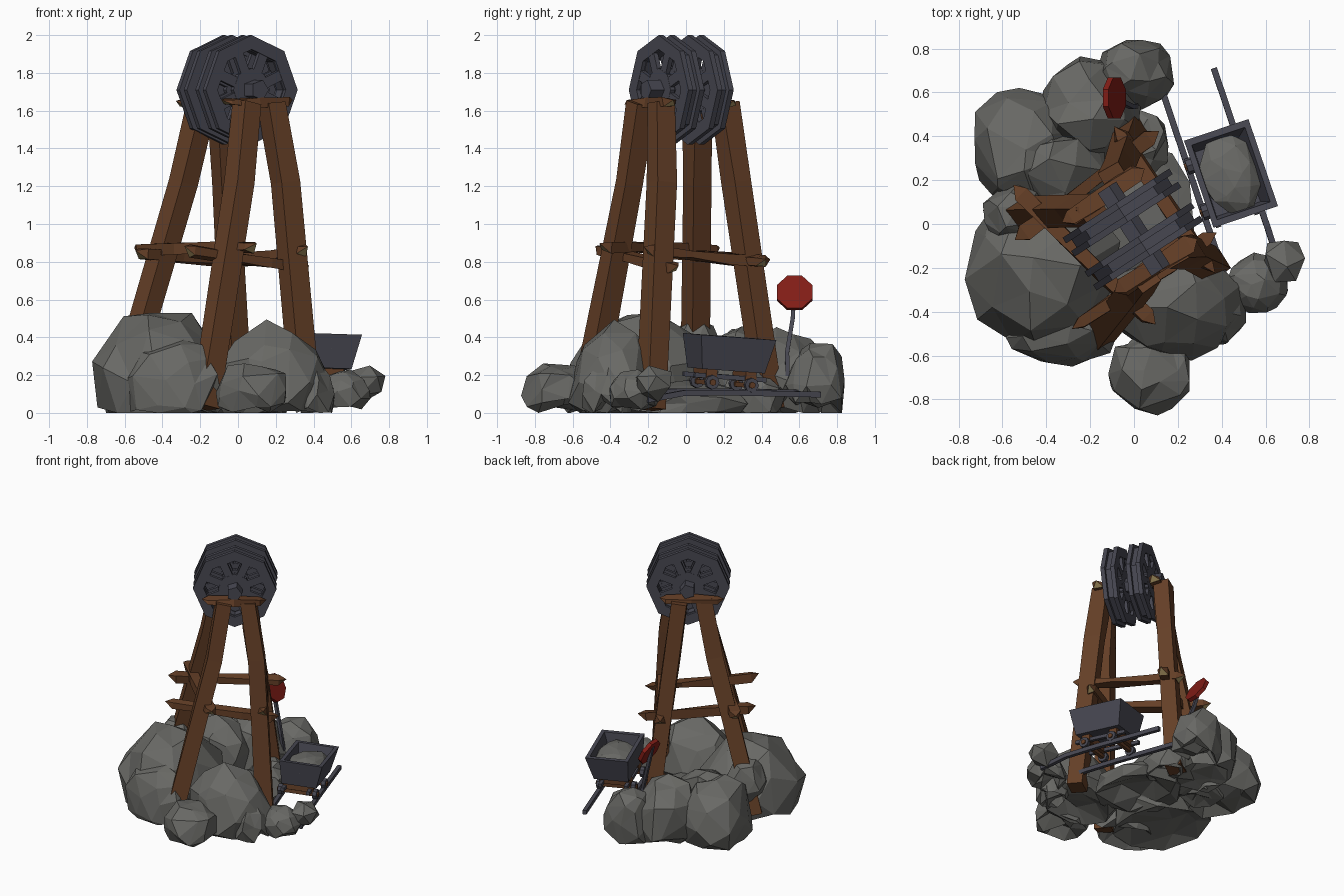
import bpy, bmesh, random
from math import sin, cos, pi, radians
from mathutils import Vector, Matrix

if "Cube" in bpy.data.objects:
    bpy.data.objects.remove(bpy.data.objects["Cube"])

random.seed(11)


def material(name, col):
    m = bpy.data.materials.new(name)
    m.diffuse_color = (*col, 1)
    m.use_nodes = True
    m.node_tree.nodes["Principled BSDF"].inputs["Base Color"].default_value = m.diffuse_color
    return m


STONE = material("stone", (0.14, 0.14, 0.13))
IRON = material("iron", (0.065, 0.065, 0.085))
WOOD = material("wood", (0.13, 0.05, 0.02))
CUT = material("cut_wood", (0.42, 0.31, 0.13))
RED = material("red_paint", (0.22, 0.012, 0.008))


def finish(name, bm, mats, matrix=Matrix()):
    bmesh.ops.recalc_face_normals(bm, faces=bm.faces)
    me = bpy.data.meshes.new(name)
    bm.to_mesh(me)
    bm.free()
    for m in mats:
        me.materials.append(m)
    ob = bpy.data.objects.new(name, me)
    ob.matrix_world = matrix
    bpy.context.collection.objects.link(ob)
    return ob


def bridge(bm, rings, closed=False):
    """Quads between successive rings of points; ends open unless closed."""
    vs = [[bm.verts.new(p) for p in r] for r in rings]
    n = len(vs[0])
    for a, b in zip(vs, vs[1:] + (vs[:1] if closed else [])):
        for i in range(n):
            bm.faces.new((a[i], a[(i + 1) % n], b[(i + 1) % n], b[i]))
    return vs


def beam(name, pts, w, h, side=(0, 0, 1), mats=(WOOD, CUT), rough=0.0, point=0.0, matrix=Matrix()):
    """Square bar along a path, optionally uneven and with split, pointed ends."""
    bm = bmesh.new()
    pts = [Vector(p) for p in pts]
    d = (pts[-1] - pts[0]).normalized()
    a = d.cross(Vector(side)).normalized()
    b = a.cross(d)
    jit = lambda: random.uniform(-rough, rough)
    rings = [[p + a * (s * w / 2 + jit()) + b * (t * h / 2 + jit())
              for s, t in ((-1, -1), (1, -1), (1, 1), (-1, 1))] for p in pts]
    vs = bridge(bm, rings)
    for ring, p, sgn in ((vs[0], pts[0], -1), (vs[-1], pts[-1], 1)):
        if point:
            tip = bm.verts.new(p + d * sgn * point + b * h * 0.3)
            for i in range(4):
                f = bm.faces.new((ring[i], ring[(i + 1) % 4], tip))
                f.material_index = 1 if i == 0 else 0
        else:
            bm.faces.new(ring)
    return finish(name, bm, mats, matrix)


def ring(name, r0, r1, z0, z1, n, mat, matrix, phase=0.0):
    """Flat polygonal ring (or disc when r0 is 0)."""
    bm = bmesh.new()
    loop = lambda r, z: [(r * cos(2 * pi * i / n + phase), r * sin(2 * pi * i / n + phase), z) for i in range(n)]
    if r0:
        bridge(bm, [loop(r0, z0), loop(r1, z0), loop(r1, z1), loop(r0, z1)], True)
    else:
        vs = bridge(bm, [loop(r1, z0), loop(r1, z1)])
        bm.faces.new(vs[0])
        bm.faces.new(vs[1])
    return finish(name, bm, [mat], matrix)


def rock(name, c, r, sub=2, rough=0.15, mat=STONE, matrix=Matrix()):
    """Craggy boulder standing on the ground, with an uneven hollowed underside."""
    bm = bmesh.new()
    bmesh.ops.create_icosphere(bm, subdivisions=sub, radius=1)
    rot = Matrix.Rotation(random.uniform(0, 6), 3, Vector((random.random(), random.random(), 1)))
    for v in bm.verts:
        j = Vector([random.uniform(-0.2, 0.2) for _ in range(3)])
        p = (rot @ v.co + j).normalized() * (1.03 + random.uniform(-rough, rough * 0.4))
        z = c[2] + p.z * r[2]
        if z < 0:
            z = random.uniform(0.02, 0.11) if Vector((p.x, p.y)).length < 0.7 else 0
        v.co = (c[0] + p.x * r[0], c[1] + p.y * r[1], z)
    bmesh.ops.remove_doubles(bm, verts=bm.verts, dist=0.004)
    return finish(name, bm, [mat], matrix)


# Winding wheels: two twin-flanged octagonal sheaves on a slanted axle
a = radians(33)
U, N = Vector((cos(a), sin(a), 0)), Vector((sin(a), -cos(a), 0))
frame = Matrix((U, (0, 0, 1), N)).transposed().to_4x4()
hub_m = Matrix.Translation((-0.005, -0.025, 1.71)) @ frame
for off, tag in ((0.092, "front"), (-0.092, "back")):
    for s in (-1, 1):
        z = off + s * 0.036
        ring(tag + "_wheel_flange", 0.215, 0.29, z - 0.015, z + 0.015, 8, IRON, hub_m)
        ring(tag + "_wheel_hub_plate", 0, 0.115, z - 0.014, z + 0.014, 8, IRON, hub_m)
        for i in range(8):
            t = 2 * pi * (i + 0.5) / 8
            beam(tag + "_wheel_spoke", [(r * cos(t), r * sin(t), z) for r in (0.09, 0.225)],
                 0.055, 0.026, mats=[IRON], matrix=hub_m)
    ring(tag + "_wheel_groove", 0.21, 0.26, off - 0.03, off + 0.03, 8, IRON, hub_m)
ring("wheel_axle", 0, 0.055, -0.225, 0.225, 5, IRON, hub_m)

# Tower legs, slightly bowed
legs = {"front_left": [(0.05, -0.24, 1.64), (0.01, -0.30, 1.22), (-0.18, -0.53, 0.03)],
        "front_right": [(0.18, -0.13, 1.64), (0.25, -0.13, 1.22), (0.365, -0.19, 0.02)],
        "back_left": [(-0.19, 0.06, 1.64), (-0.29, 0.06, 1.22), (-0.61, 0.05, 0.1)],
        "back_right": [(-0.09, 0.21, 1.64), (-0.07, 0.27, 1.22), (0.0, 0.45, 0.02)]}
for k, pts in legs.items():
    beam(k + "_leg", pts, 0.115, 0.11, side=U, rough=0.008)

# Bearing beams under the axle
for k, c in (("front", (0.1, -0.19, 1.645)), ("back", (-0.14, 0.13, 1.64))):
    c = Vector(c)
    beam(k + "_bearing_beam", [c - U * 0.18, c, c + U * 0.18], 0.075, 0.04, rough=0.01, point=0.045)

# Split cross braces halfway up
for k, p, q in (("front", (-0.24, -0.45, 0.86), (0.33, -0.07, 0.77)),
                ("back", (-0.50, -0.04, 0.84), (0.07, 0.39, 0.80)),
                ("left", (-0.51, 0.14, 0.86), (0.06, -0.42, 0.88)),
                ("right", (0.34, -0.18, 0.86), (-0.06, 0.40, 0.80))):
    p, q = Vector(p), Vector(q)
    beam(k + "_brace", [p, p.lerp(q, 0.35), p.lerp(q, 0.7), q], 0.065, 0.055, rough=0.012, point=0.055)

# Boulder pile: centre and radii
for c, r in (((-0.42, -0.20, 0.15), (0.36, 0.38, 0.42)),
             ((-0.50, 0.34, 0.12), (0.25, 0.30, 0.35)),
             ((-0.20, 0.52, 0.14), (0.23, 0.25, 0.34)),
             ((0.0, 0.69, 0.13), (0.18, 0.17, 0.25)),
             ((-0.35, 0.25, 0.18), (0.22, 0.19, 0.30)),
             ((-0.54, 0.04, 0.33), (0.15, 0.14, 0.17)),
             ((0.19, -0.38, 0.13), (0.31, 0.24, 0.34)),
             ((0.08, -0.67, 0.10), (0.20, 0.19, 0.18)),
             ((0.40, -0.40, 0.08), (0.12, 0.15, 0.18)),
             ((-0.32, -0.49, 0.10), (0.26, 0.17, 0.28)),
             ((0.0, 0.05, 0.05), (0.30, 0.32, 0.12)),
             ((0.03, 0.36, 0.08), (0.14, 0.17, 0.14))):
    rock("boulder", c, r)
rock("small_boulder", (0.56, -0.27, 0.10), (0.14, 0.14, 0.13), rough=0.1)
rock("small_boulder", (0.675, -0.17, 0.16), (0.11, 0.11, 0.10), sub=1, rough=0.08)

# Mine cart frame of reference: Y runs along the rails, dipping slightly
Y = Vector((-0.32, 0.947, -0.07)).normalized()
X = Vector((0.947, 0.32, -0.03)).normalized()
Z = X.cross(Y)
cart = Matrix.Translation((0.44, 0.20, 0)) @ Matrix((X, Y, Z)).transposed().to_4x4()


def rect(w, l, z, x=0.0):
    return [(x - w, -l, z), (x + w, -l, z), (x + w, l, z), (x - w, l, z)]


bm = bmesh.new()
vs = bridge(bm, [rect(0.125, 0.175, 0.225, -0.015), rect(0.155, 0.21, 0.405),
                 rect(0.128, 0.18, 0.405), rect(0.105, 0.155, 0.26, -0.015)])
bm.faces.new(vs[0])
bm.faces.new(vs[-1])
finish("cart_bin", bm, [IRON], cart)
rock("cart_ore", (0, 0, 0.335), (0.135, 0.19, 0.07), rough=0.1, matrix=cart)

# Cart underframe, axles and wheels
for y in (-0.11, 0.11):
    beam("cart_bolster", [(-0.14, y, 0.2), (0.08, y, 0.2)], 0.06, 0.05, matrix=cart)
    beam("cart_axle", [(-0.18, y, 0.155), (0.11, y, 0.155)], 0.025, 0.025, mats=[WOOD], matrix=cart)
    for x in (-0.16, 0.09):
        wm = cart @ Matrix.Translation((x, y, 0.158)) @ Matrix.Rotation(pi / 2, 4, 'Y')
        ring("cart_wheel", 0, 0.038, -0.015, 0.015, 8, IRON, wm)
        ring("cart_wheel_cap", 0, 0.018, -0.024, 0.024, 6, WOOD, wm)
for x in (-0.125, 0.06):
    beam("cart_side_rail", [(x, -0.2, 0.19), (x, 0.2, 0.19)], 0.025, 0.025, mats=[IRON], matrix=cart)

# Rails
for x, y0, y1 in ((-0.168, -0.5, 0.46), (0.088, -0.46, 0.50)):
    beam("rail", [(x, y0, 0.04), (x, -0.26, 0.09), (x, 0.0, 0.11), (x, y1, 0.135)],
         0.028, 0.03, mats=[IRON], matrix=cart)

# Leaning stop sign on a bent post
beam("sign_post", [(0.02, 0.54, 0.12), (-0.01, 0.535, 0.32), (-0.07, 0.565, 0.5), (-0.118, 0.575, 0.68)],
     0.022, 0.022, side=(1, 0, 0), mats=[IRON])
sign = (Matrix.Translation((-0.09, 0.575, 0.635)) @ Matrix.Rotation(radians(65), 4, 'Y'))
ring("sign_plate", 0, 0.102, -0.014, 0.014, 8, RED, sign, phase=pi / 8)
